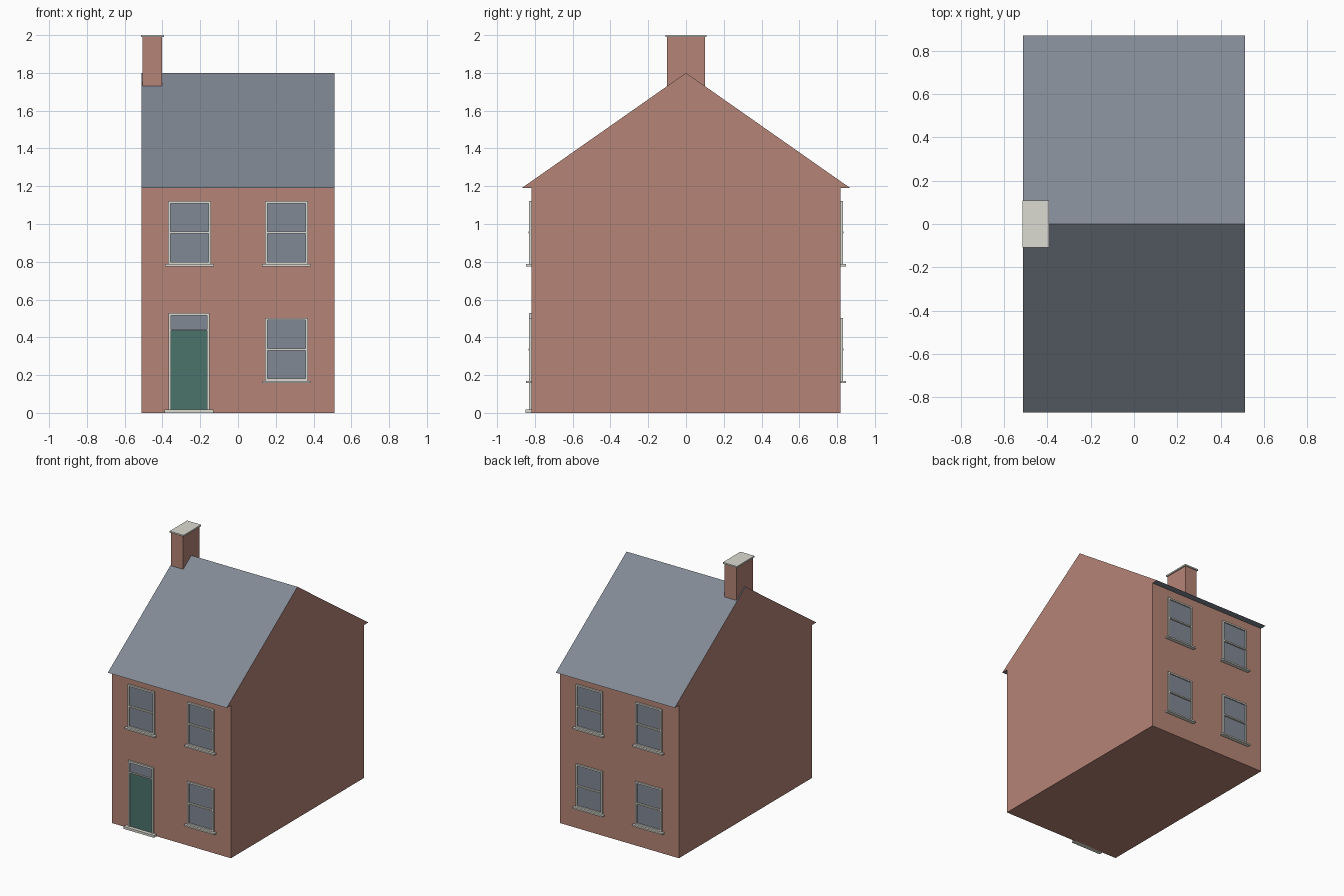
import bpy
import bmesh

if "Cube" in bpy.data.objects:
    bpy.data.objects.remove(bpy.data.objects["Cube"], do_unlink=True)


def make_material(name, rgb):
    mat = bpy.data.materials.new(name)
    mat.use_nodes = True
    mat.diffuse_color = (*rgb, 1)
    mat.node_tree.nodes["Principled BSDF"].inputs["Base Color"].default_value = (*rgb, 1)
    return mat


BRICK = make_material("brick", (0.46, 0.23, 0.18))
SLATE = make_material("slate", (0.22, 0.25, 0.30))
GLASS = make_material("glass", (0.22, 0.25, 0.30))
TRIM = make_material("pale_stone", (0.71, 0.70, 0.64))
GREEN = make_material("door_green", (0.07, 0.17, 0.145))

WALL_Y = 0.818   # wall face
HALF_X = 0.512   # half width of the house


def finish(name, bm, *mats):
    bmesh.ops.recalc_face_normals(bm, faces=bm.faces)
    mesh = bpy.data.meshes.new(name)
    bm.to_mesh(mesh)
    bm.free()
    for mat in mats:
        mesh.materials.append(mat)
    obj = bpy.data.objects.new(name, mesh)
    bpy.context.collection.objects.link(obj)
    return obj


def add_box(bm, xs, ys, zs):
    verts = bmesh.ops.create_cube(bm, size=1)["verts"]
    for v in verts:
        v.co = [(a + b) / 2 + c * (b - a) for c, (a, b) in zip(v.co, (xs, ys, zs))]


def box(name, mat, xs, ys, zs):
    bm = bmesh.new()
    add_box(bm, xs, ys, zs)
    return finish(name, bm, mat)


def outward(side, depth):
    """Depth range of a part standing proud of the front (-1) or back (1) wall."""
    return sorted((side * (WALL_Y - 0.005), side * (WALL_Y + depth)))


def frame(name, side, x, half, low, high, rail, bottom_rail):
    """Flat surround made of two stiles, a head and an optional bottom rail."""
    bm = bmesh.new()
    ys = outward(side, 0.012)
    add_box(bm, (x - half, x - half + rail), ys, (low, high))
    add_box(bm, (x + half - rail, x + half), ys, (low, high))
    inner = (x - half + rail, x + half - rail)
    add_box(bm, inner, ys, (high - rail, high))
    if bottom_rail:
        add_box(bm, inner, ys, (low, low + rail))
    return finish(name, bm, TRIM)


def window(name, side, x, low):
    half, high = 0.113, low + 0.334
    frame(name + "_frame", side, x, half, low, high, 0.012, True)
    box(name + "_glass", GLASS, (x - half + 0.012, x + half - 0.012),
        outward(side, 0.003), (low + 0.012, high - 0.012))
    mid = (low + high) / 2
    box(name + "_sash_bar", TRIM, (x - half + 0.012, x + half - 0.012),
        outward(side, 0.015), (mid - 0.005, mid + 0.005))
    box(name + "_sill", TRIM, (x - 0.13, x + 0.13), outward(side, 0.029), (low - 0.011, low))


# House body: gable profile with eaves, extruded across the width
profile = [(-WALL_Y, 0), (WALL_Y, 0), (WALL_Y, 1.19), (0.87, 1.19),
           (0, 1.8), (-0.87, 1.19), (-WALL_Y, 1.19)]
bm = bmesh.new()
gable = bm.faces.new([bm.verts.new((-HALF_X, y, z)) for y, z in profile])
extruded = bmesh.ops.extrude_face_region(bm, geom=[gable], use_keep_orig=True)["geom"]
for v in extruded:
    if isinstance(v, bmesh.types.BMVert):
        v.co.x = HALF_X
bm.normal_update()
# Slopes and eave undersides are slate, everything else brick
for f in bm.faces:
    if abs(f.normal.z) > 0.5 and f.calc_center_median().z > 1:
        f.material_index = 1
finish("house_body", bm, BRICK, SLATE)

# Chimney on the right gable
box("chimney_stack", BRICK, (-0.505, -0.402), (-0.1, 0.1), (1.6, 1.989))
box("chimney_cap", TRIM, (-0.514, -0.393), (-0.108, 0.108), (1.989, 2.0))

# Windows: three in front, four behind
for side, face in ((-1, "front"), (1, "back")):
    for x, hand in ((-0.257, "right"), (0.257, "left")):
        for low, floor in ((0.169, "lower"), (0.787, "upper")):
            if (face, hand, floor) != ("front", "right", "lower"):
                window(f"{face}_{floor}_{hand}_window", side, x, low)

# Front door with transom light and step
DOOR_X, HALF = -0.259, 0.109
inside = (DOOR_X - HALF + 0.014, DOOR_X + HALF - 0.014)
frame("door_frame", -1, DOOR_X, HALF, 0.018, 0.53, 0.014, False)
box("door_panel", GREEN, inside, outward(-1, 0.004), (0.018, 0.435))
box("transom_bar", TRIM, inside, outward(-1, 0.012), (0.435, 0.442))
box("transom_glass", GLASS, inside, outward(-1, 0.003), (0.442, 0.516))
box("door_step", TRIM, (DOOR_X - 0.13, DOOR_X + 0.13), outward(-1, 0.032), (0, 0.018))
